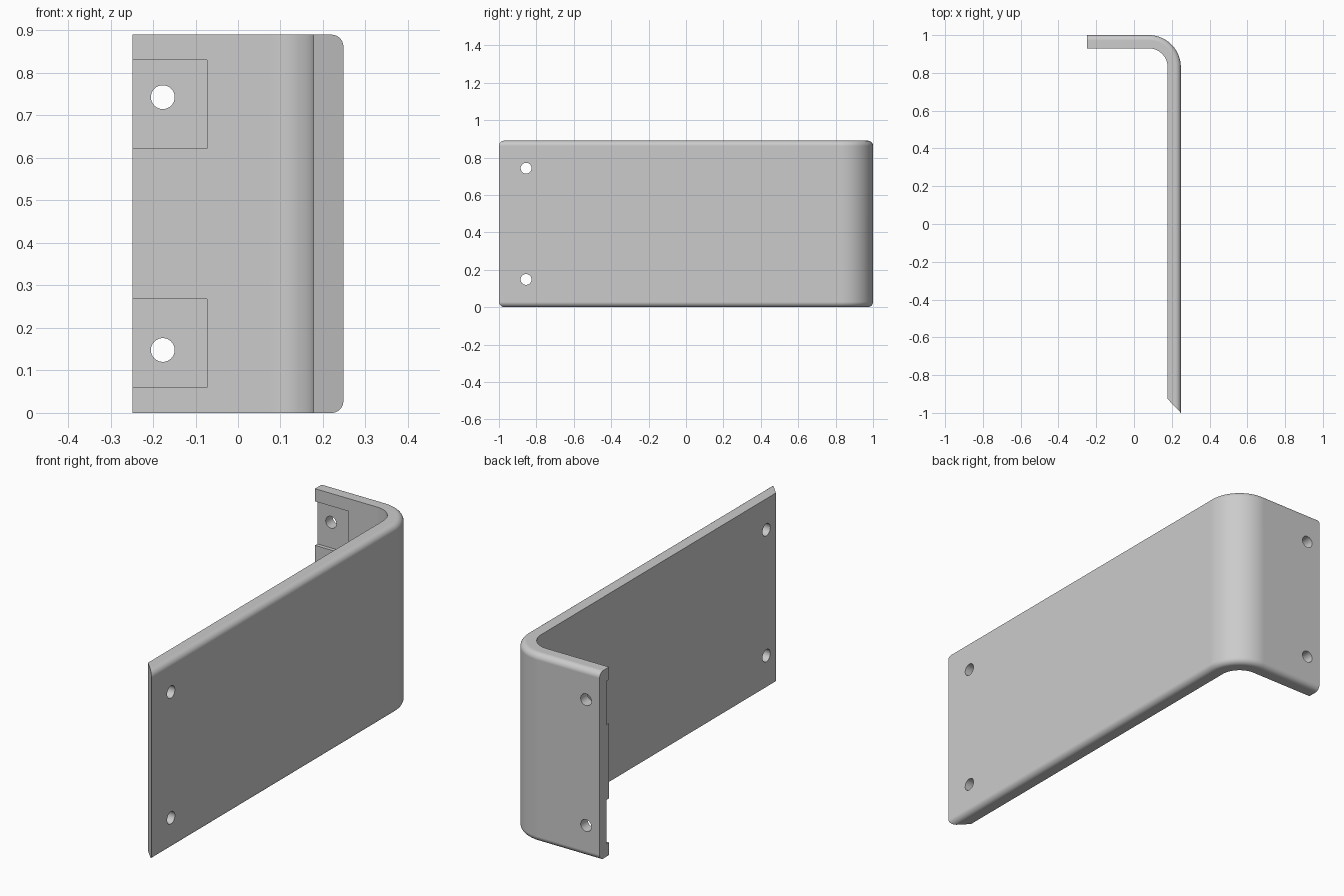
import bpy, bmesh, math
from mathutils import Vector, Matrix

cube = bpy.data.objects.get("Cube")
if cube:
    bpy.data.objects.remove(cube, do_unlink=True)

# Main dimensions
HEIGHT, THICK, FILLET = 0.89, 0.07, 0.028
LEFT, RIGHT, BACK, FRONT = -0.248, 0.248, 1.0, -1.0
BEND = 0.17
HOLE_HEIGHTS = (0.148, 0.743)

grey = bpy.data.materials.new("light grey metal")
grey.use_nodes = True
colour = (0.6, 0.6, 0.6, 1)
grey.diffuse_color = colour
bsdf = next(n for n in grey.node_tree.nodes if n.type == 'BSDF_PRINCIPLED')
bsdf.inputs["Base Color"].default_value = colour


def make_object(name, bm):
    bmesh.ops.recalc_face_normals(bm, faces=bm.faces)
    mesh = bpy.data.meshes.new(name)
    bm.to_mesh(mesh)
    bm.free()
    mesh.materials.append(grey)
    obj = bpy.data.objects.new(name, mesh)
    bpy.context.collection.objects.link(obj)
    return obj


# Cross-section as (depth from outer face, height), outer edges rounded
section = [(THICK, 0)]
for centre_z, start in ((FILLET, -90), (HEIGHT - FILLET, 180)):
    for i in range(11):
        a = math.radians(start - 9 * i)
        section.append((FILLET + FILLET * math.cos(a), centre_z + FILLET * math.sin(a)))
section.append((THICK, HEIGHT))

# Outer path with inward directions: back flange, bend, mitred side plate end
stations = [(Vector((LEFT, BACK)), Vector((0, -1)))]
centre = Vector((RIGHT - BEND, BACK - BEND))
STEPS = 28
for i in range(STEPS + 1):
    a = math.pi / 2 * (1 - i / STEPS)
    out = Vector((math.cos(a), math.sin(a)))
    stations.append((centre + out * BEND, -out))
stations.append((Vector((RIGHT, FRONT)), Vector((-1, 1.05))))

# Sweep the section along the path
bm = bmesh.new()
rings = []
for point, inward in stations:
    ring = []
    for depth, z in section:
        p = point + inward * depth
        ring.append(bm.verts.new((p.x, p.y, z)))
    rings.append(ring)
count = len(section)
for a, b in zip(rings, rings[1:]):
    for i in range(count):
        j = (i + 1) % count
        bm.faces.new((a[i], a[j], b[j], b[i]))
bm.faces.new(rings[0])
bm.faces.new(rings[-1])
bracket = make_object("bent_bracket", bm)


def cut(name, bm):
    cutter = make_object(name, bm)
    cutter.hide_render = True
    mod = bracket.modifiers.new(name, 'BOOLEAN')
    mod.operation = 'DIFFERENCE'
    mod.solver = 'EXACT'
    mod.object = cutter
    bpy.ops.object.modifier_apply(modifier=name)
    bpy.data.objects.remove(cutter, do_unlink=True)


def cut_hole(location, axis, radius):
    bm = bmesh.new()
    turn = Matrix.Rotation(math.pi / 2, 4, axis)
    bmesh.ops.create_cone(bm, cap_ends=True, segments=32, radius1=radius, radius2=radius,
                          depth=0.3, matrix=Matrix.Translation(location) @ turn)
    cut("hole_cutter", bm)


def cut_box(low, high):
    low, high = Vector(low), Vector(high)
    bm = bmesh.new()
    bmesh.ops.create_cube(bm, size=1, matrix=Matrix.Translation((low + high) / 2)
                          @ Matrix.Diagonal((*(high - low), 1)))
    cut("pocket_cutter", bm)


bpy.context.view_layer.objects.active = bracket
bracket.select_set(True)

# Shallow pockets on the inner side of the back flange
inner = BACK - THICK
for bottom, top in ((0.06, 0.268), (0.622, 0.83)):
    cut_box((LEFT - 0.1, inner - 0.1, bottom), (-0.073, inner + 0.018, top))

# Screw holes in the back flange and the side plate
for z in HOLE_HEIGHTS:
    cut_hole((-0.177, BACK - THICK / 2, z), 'X', 0.028)
    cut_hole((RIGHT - THICK / 2, -0.855, z), 'Y', 0.029)

# Smooth the rounded edges while keeping flats flat
bpy.ops.object.shade_smooth_by_angle(angle=math.radians(30))
weighted = bracket.modifiers.new("weighted_normals", 'WEIGHTED_NORMAL')
weighted.keep_sharp = True
